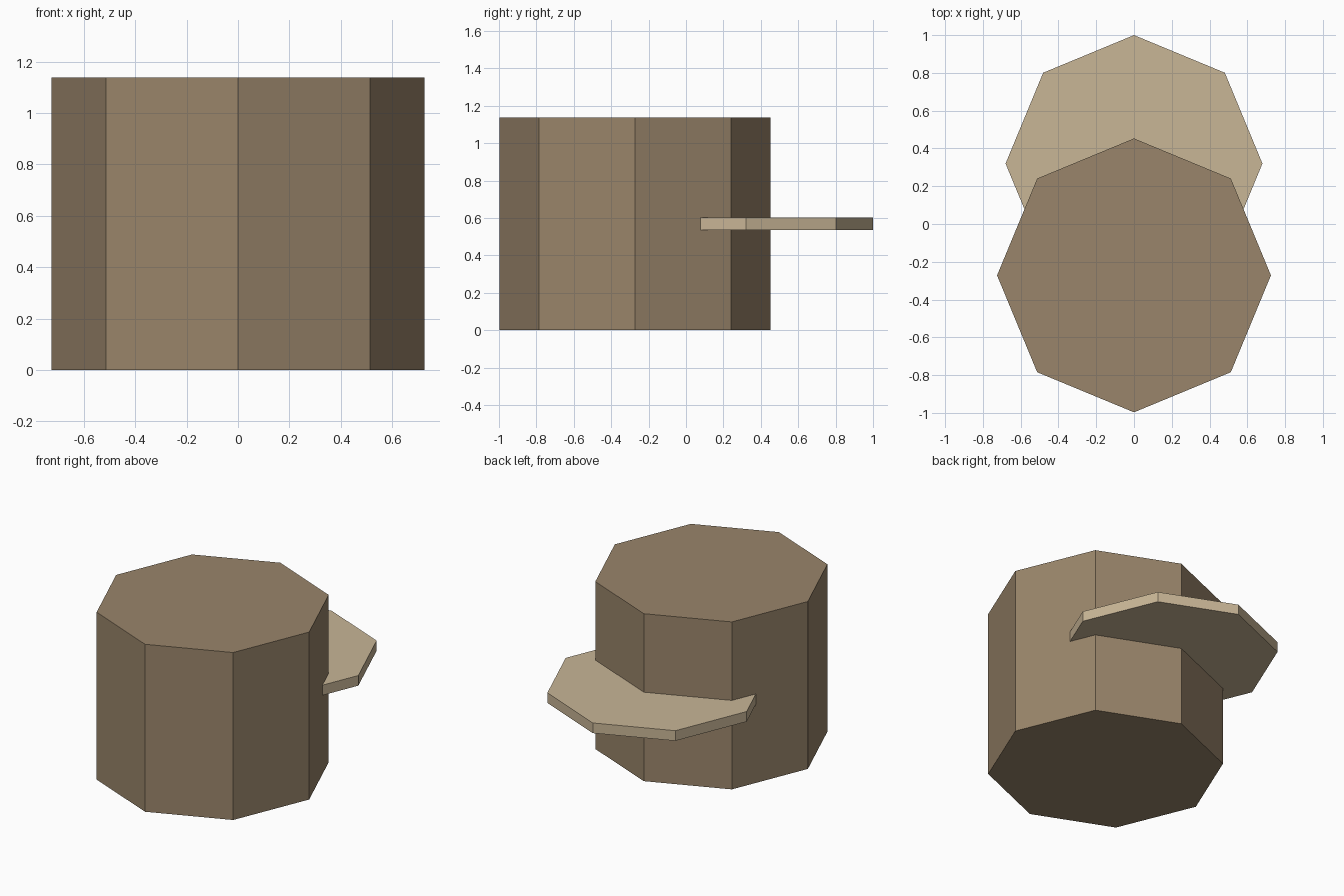
import bpy

cube = bpy.data.objects.get("Cube")
if cube:
    bpy.data.objects.remove(cube, do_unlink=True)


def material(name, rgb):
    mat = bpy.data.materials.new(name)
    mat.use_nodes = True
    mat.diffuse_color = (*rgb, 1)
    bsdf = mat.node_tree.nodes["Principled BSDF"]
    bsdf.inputs["Base Color"].default_value = (*rgb, 1)
    bsdf.inputs["Roughness"].default_value = 0.9
    return mat


def octagon(name, radius, y, bottom, top, mat):
    """Upright eight-sided prism with a corner facing the front."""
    bpy.ops.mesh.primitive_cylinder_add(
        vertices=8, radius=radius, depth=top - bottom,
        location=(0, y, (bottom + top) / 2))
    obj = bpy.context.object
    obj.name = name
    obj.data.materials.append(mat)
    return obj


bark = material("bark brown", (0.32, 0.235, 0.145))
tan = material("pale tan", (0.58, 0.465, 0.305))

# Thick log with a flat bracket fungus growing from its back
octagon("trunk", 0.725, -0.272, 0, 1.137, bark)
octagon("shelf_fungus", 0.68, 0.32, 0.535, 0.604, tan)
